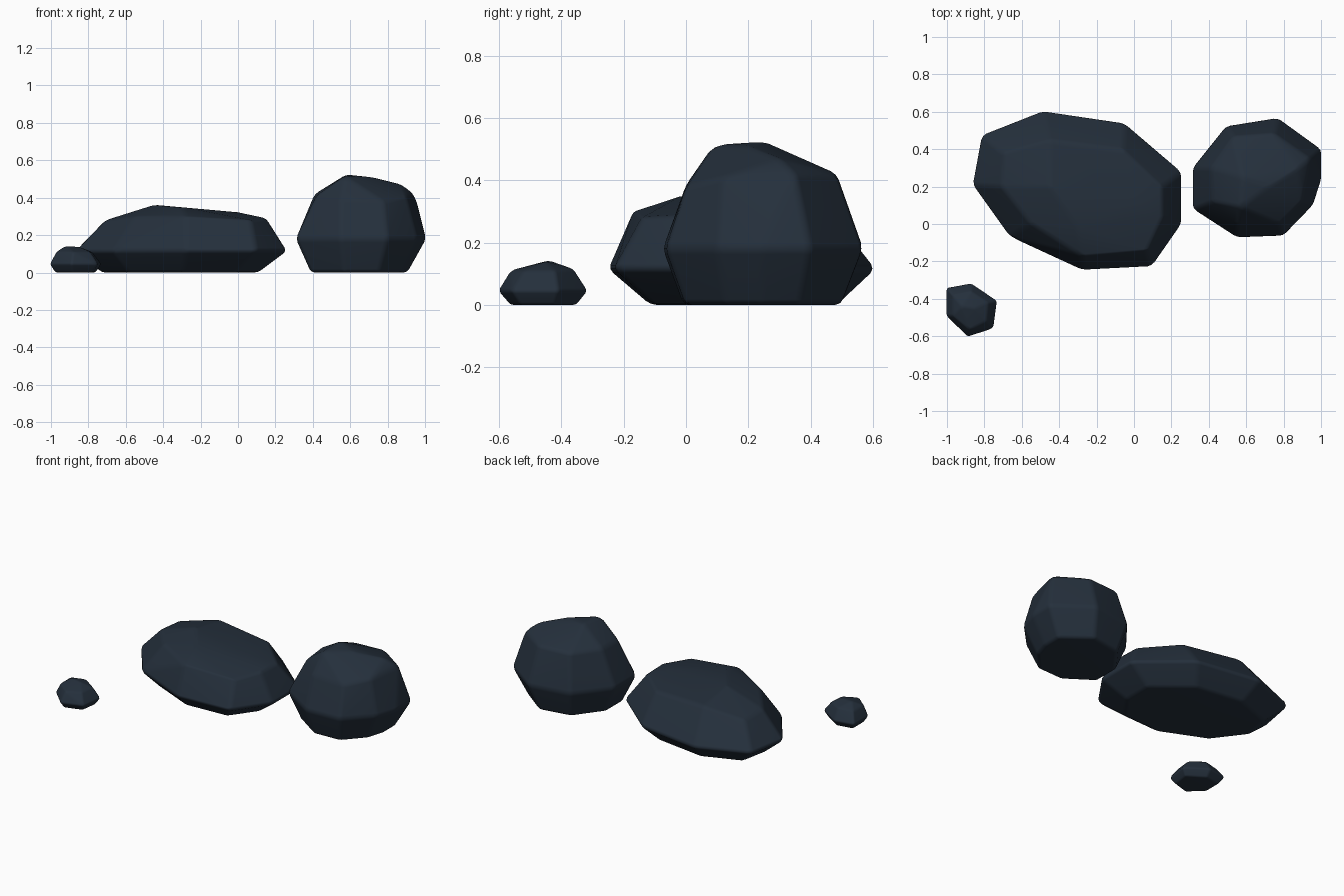
import bpy
import bmesh
from math import radians

cube = bpy.data.objects.get("Cube")
if cube:
    bpy.data.objects.remove(cube)

slate = bpy.data.materials.new("dark_slate")
slate.use_nodes = True
slate.diffuse_color = (0.018, 0.029, 0.045, 1)
bsdf = slate.node_tree.nodes["Principled BSDF"]
bsdf.inputs["Base Color"].default_value = slate.diffuse_color
bsdf.inputs["Roughness"].default_value = 0.8


def rock(name, outline, waist, base_centre, base_scale, crown, bevel):
    """Chiselled boulder: flat base, wide waist outline and faceted crown."""
    cx, cy = base_centre
    sx, sy = base_scale
    points = [(x, y, waist) for x, y in outline]
    points += [(cx + (x - cx) * sx, cy + (y - cy) * sy, 0) for x, y in outline]
    points += crown
    bm = bmesh.new()
    for p in points:
        bm.verts.new(p)
    hull = bmesh.ops.convex_hull(bm, input=bm.verts)
    spare = {g for g in hull["geom_interior"] + hull["geom_unused"]
             if isinstance(g, bmesh.types.BMVert)}
    bmesh.ops.delete(bm, geom=list(spare), context="VERTS")
    # Merge nearly level triangles into broad facets
    bmesh.ops.dissolve_limit(bm, angle_limit=radians(4), verts=bm.verts, edges=bm.edges)
    bmesh.ops.recalc_face_normals(bm, faces=bm.faces)
    mesh = bpy.data.meshes.new(name)
    bm.to_mesh(mesh)
    bm.free()
    mesh.materials.append(slate)
    mesh.shade_smooth()
    obj = bpy.data.objects.new(name, mesh)
    bpy.context.collection.objects.link(obj)
    # Worn edges
    mod = obj.modifiers.new("worn_edges", "BEVEL")
    mod.width = bevel
    mod.segments = 2
    mod.limit_method = "ANGLE"
    mod.angle_limit = radians(12)
    obj.modifiers.new("facet_shading", "WEIGHTED_NORMAL").keep_sharp = True
    return obj


# Wide flat boulder
rock("flat_boulder",
     [(-.87, .21), (-.82, .48), (-.49, .61), (-.05, .545), (.26, .28),
      (.26, 0), (.1, -.23), (-.28, -.25), (-.67, -.07)],
     .115, (-.33, .2), (.74, .7),
     [(-.28, -.17, .3), (.07, -.14, .28), (.15, .03, .29), (.15, .2, .285),
      (-.06, .4, .3), (-.45, .45, .32), (-.7, .38, .27), (-.71, .2, .28),
      (-.55, 0, .3), (-.45, .2, .362), (0, .13, .322), (-.3, -.02, .35)],
     .02)

# Tall rounded boulder
rock("round_boulder",
     [(.31, .3), (.31, .08), (.55, -.075), (.8, -.065), (.96, .1),
      (1.005, .24), (1.005, .4), (.77, .57), (.49, .525)],
     .18, (.62, .24), (.74, .79),
     [(.41, .3, .42), (.42, .12, .41), (.55, 0, .385), (.78, 0, .38),
      (.9, .12, .41), (.945, .35, .42), (.75, .485, .42), (.53, .47, .42),
      (.57, .09, .515), (.58, .25, .525), (.72, .2, .51), (.88, .3, .47)],
     .02)

# Small stone
rock("small_stone",
     [(-1.005, -.34), (-.87, -.315), (-.73, -.41), (-.75, -.56),
      (-.89, -.605), (-1.005, -.49)],
     .045, (-.87, -.455), (.78, .74),
     [(-.97, -.38, .11), (-.87, -.36, .115), (-.78, -.42, .11),
      (-.79, -.52, .11), (-.88, -.565, .11), (-.97, -.49, .11),
      (-.92, -.44, .143), (-.85, -.45, .138)],
     .01)
